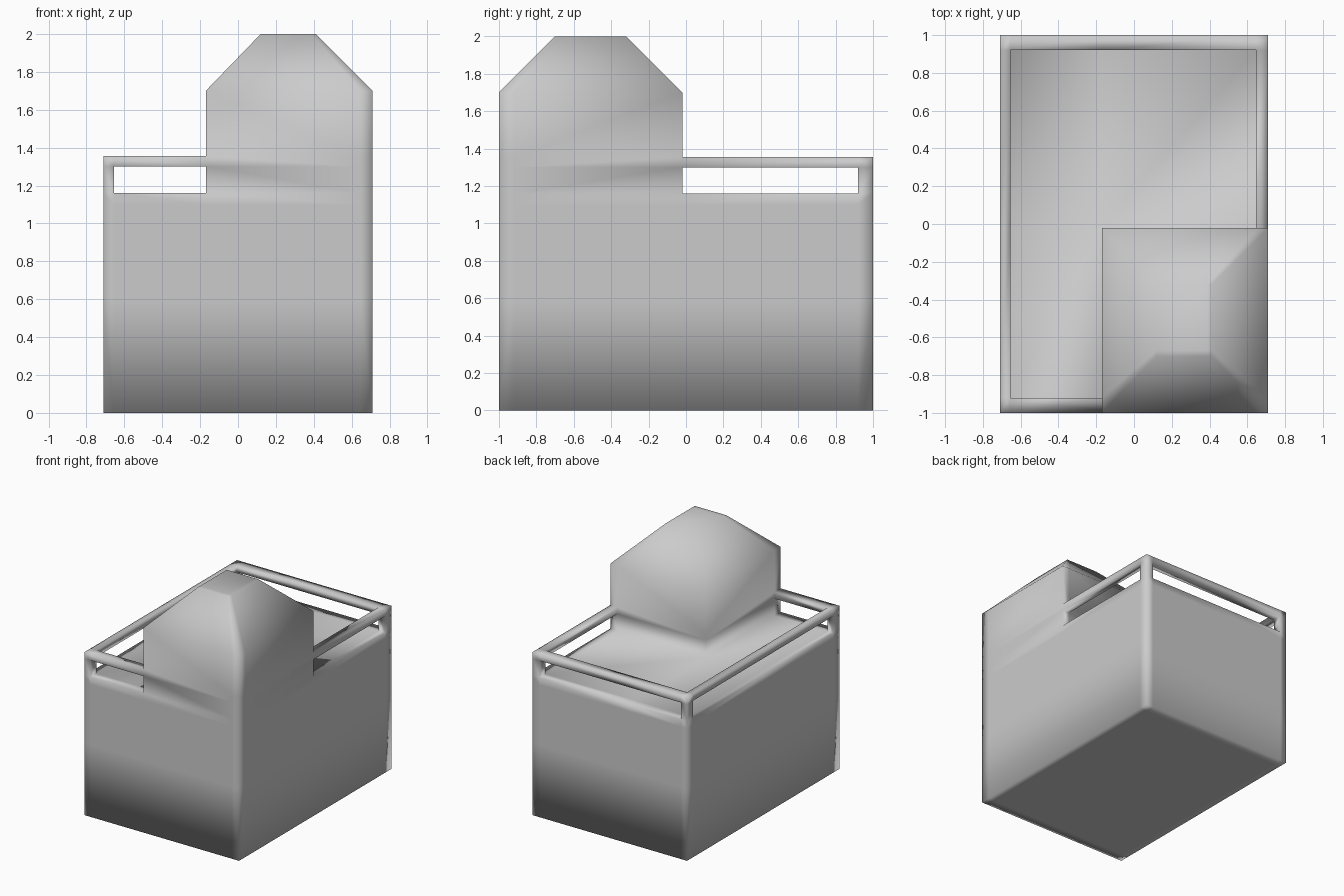
import bpy, bmesh

if "Cube" in bpy.data.objects:
    bpy.data.objects.remove(bpy.data.objects["Cube"])

# Grid lines shared by walls, tower, posts and rails
XS = [-0.71, -0.655, -0.17, 0.645, 0.71]
YS = [-1.0, -0.92, -0.02, 0.92, 1.0]
ZS = [0.0, 0.6, 1.10, 1.16, 1.30, 1.355, 1.70]
NX, NY, NZ = len(XS) - 1, len(YS) - 1, len(ZS) - 1


def filled(i, j, k):
    """Is this grid cell solid?"""
    if not (0 <= i < NX and 0 <= j < NY and 0 <= k < NZ):
        return False
    edge_x, edge_y = i in (0, NX - 1), j in (0, NY - 1)
    if k < 3:                       # main block
        return True
    if i >= 2 and j <= 1:           # corner tower
        return True
    if k == 3:                      # corner posts
        return edge_x and edge_y
    if k == 4:                      # top rail
        return edge_x or edge_y
    return False


bm = bmesh.new()
verts = {}


def vert(c):
    if c not in verts:
        verts[c] = bm.verts.new((XS[c[0]], YS[c[1]], ZS[c[2]]))
    return verts[c]


# Skin the solid cells
cells = [(i, j, k) for i in range(NX) for j in range(NY) for k in range(NZ) if filled(i, j, k)]
for cell in cells:
    for axis in range(3):
        for side in (0, 1):
            near = list(cell)
            near[axis] += 1 if side else -1
            if filled(*near):
                continue
            u, v = (axis + 1) % 3, (axis + 2) % 3
            ring = []
            for du, dv in ((0, 0), (1, 0), (1, 1), (0, 1)):
                c = list(cell)
                c[axis] += side
                c[u] += du
                c[v] += dv
                ring.append(vert(tuple(c)))
            bm.faces.new(ring if side else ring[::-1])

# Tapered tower roof with a flat top
bm.normal_update()
top = [f for f in bm.faces if all(abs(v.co.z - 1.70) < 1e-4 for v in f.verts)]
new = bmesh.ops.extrude_face_region(bm, geom=top)["geom"]
bmesh.ops.delete(bm, geom=[f for f in top if f.is_valid], context='FACES_ONLY')
for v in (g for g in new if isinstance(g, bmesh.types.BMVert)):
    v.co.x = 0.12 + (v.co.x + 0.17) / 0.88 * 0.29
    v.co.y = -0.70 + (v.co.y + 1.0) / 0.98 * 0.38
    v.co.z = 2.0

bmesh.ops.recalc_face_normals(bm, faces=bm.faces)
for f in bm.faces:
    f.smooth = True

mesh = bpy.data.meshes.new("block_with_tower_and_railing")
bm.to_mesh(mesh)
bm.free()
obj = bpy.data.objects.new("block_with_tower_and_railing", mesh)
bpy.context.collection.objects.link(obj)
